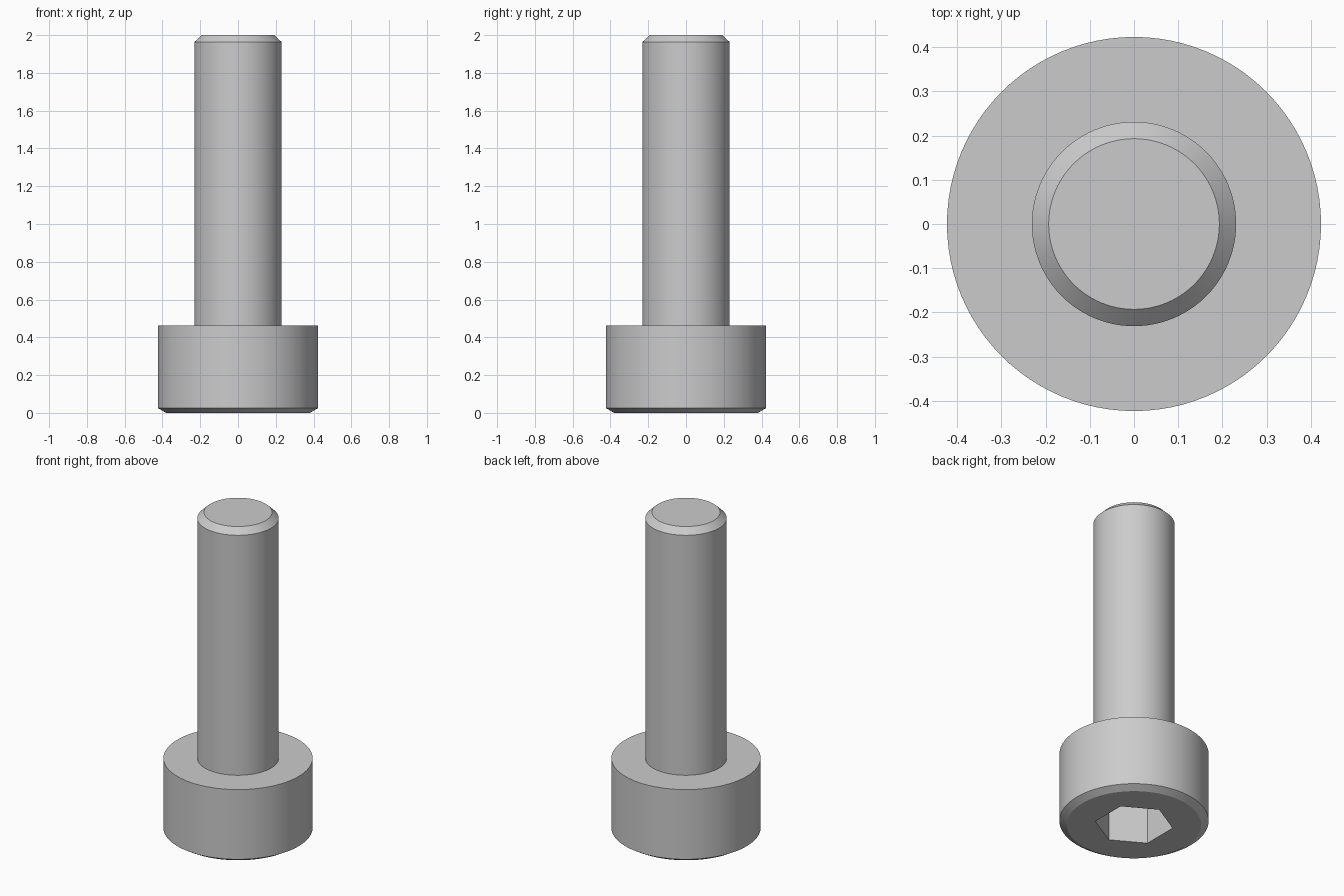
import bpy, bmesh, math

old = bpy.data.objects.get("Cube")
if old:
    bpy.data.objects.remove(old, do_unlink=True)

SIDES = 96
HEAD_R, HEAD_H = 0.423, 0.4615
SHANK_R, TOP = 0.231, 2.0
SOCKET_FLATS, SOCKET_DEPTH = 0.385, 0.25

steel = bpy.data.materials.new("grey_steel")
steel.use_nodes = True
colour = (0.6, 0.6, 0.6, 1)
steel.diffuse_color = colour
steel.node_tree.nodes["Principled BSDF"].inputs["Base Color"].default_value = colour


def lathe(name, profile, sides, turn=0.0):
    """Closed solid of revolution from (radius, height) points, bottom to top."""
    bm = bmesh.new()
    rings = []
    for r, z in profile:
        angles = [turn + 2 * math.pi * i / sides for i in range(sides)]
        rings.append([bm.verts.new((r * math.cos(a), r * math.sin(a), z)) for a in angles])
    for low, high in zip(rings, rings[1:]):
        for i in range(sides):
            j = (i + 1) % sides
            bm.faces.new((low[i], low[j], high[j], high[i]))
    bm.faces.new(rings[0][::-1])
    bm.faces.new(rings[-1])
    mesh = bpy.data.meshes.new(name)
    bm.to_mesh(mesh)
    bm.free()
    mesh.materials.append(steel)
    obj = bpy.data.objects.new(name, mesh)
    bpy.context.collection.objects.link(obj)
    return obj


# Head with chamfered rim, straight shank and chamfered tip
bolt = lathe("cap_screw", [
    (HEAD_R - 0.042, 0), (HEAD_R, 0.025), (HEAD_R, HEAD_H),
    (SHANK_R, HEAD_H), (SHANK_R, TOP - 0.037), (SHANK_R - 0.038, TOP),
], SIDES)

# Hexagonal drive socket cut into the underside of the head
corner = SOCKET_FLATS / math.sqrt(3)
cutter = lathe("socket_cutter", [(corner, -0.1), (corner, SOCKET_DEPTH)], 6, math.radians(30))
cutter.hide_render = True

cut = bolt.modifiers.new("hex_socket", 'BOOLEAN')
cut.operation = 'DIFFERENCE'
cut.solver = 'EXACT'
cut.object = cutter

bpy.ops.object.select_all(action='DESELECT')
bolt.select_set(True)
bpy.context.view_layer.objects.active = bolt
bpy.ops.object.modifier_apply(modifier=cut.name)
bpy.data.objects.remove(cutter, do_unlink=True)
bpy.ops.object.shade_smooth_by_angle(angle=math.radians(25))
